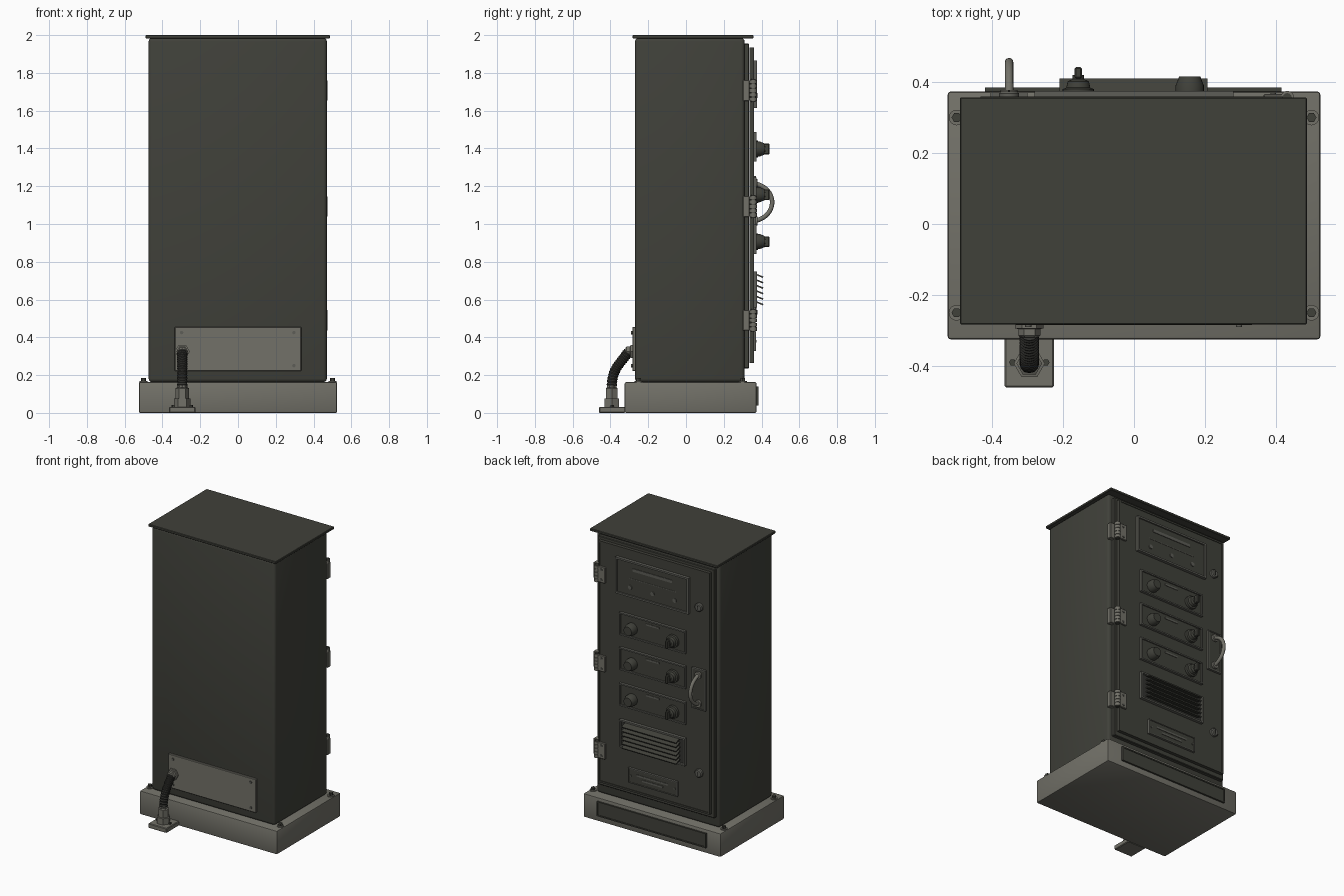
import bpy, bmesh, math
from mathutils import Matrix, Vector

cube = bpy.data.objects.get("Cube")
if cube:
    bpy.data.objects.remove(cube)


def material(name, r, g, b):
    m = bpy.data.materials.new(name)
    m.use_nodes = True
    m.diffuse_color = (r, g, b, 1)
    m.node_tree.nodes["Principled BSDF"].inputs["Base Color"].default_value = (r, g, b, 1)
    return m


DARK = material("dark olive paint", 0.051, 0.052, 0.042)
GREY = material("warm grey metal", 0.17, 0.166, 0.14)
TRIM = material("mid grey trim", 0.11, 0.11, 0.095)
BLACK = material("black rubber", 0.032, 0.032, 0.028)
made = []


def finish(name, bm, *mats):
    mesh = bpy.data.meshes.new(name)
    bmesh.ops.recalc_face_normals(bm, faces=bm.faces)
    bm.to_mesh(mesh)
    bm.free()
    for m in mats:
        mesh.materials.append(m)
    obj = bpy.data.objects.new(name, mesh)
    bpy.context.collection.objects.link(obj)
    made.append(obj)
    return obj


def box_bm(x, y, z):
    """Box from (low, high) ranges."""
    bm = bmesh.new()
    size = Matrix.Diagonal((x[1] - x[0], y[1] - y[0], z[1] - z[0], 1))
    mid = Matrix.Translation((sum(x) / 2, sum(y) / 2, sum(z) / 2))
    bmesh.ops.create_cube(bm, size=1, matrix=mid @ size)
    return bm


def box(name, x, y, z, mat, bevel=0.0, segments=2):
    bm = box_bm(x, y, z)
    if bevel:
        bmesh.ops.bevel(bm, geom=bm.edges[:], offset=bevel, segments=segments,
                        profile=0.5, affect='EDGES')
    return finish(name, bm, mat)


def panel(name, x, y, z, rim, depth, outer, inner):
    """Plate with a raised rim around a sunk field on its +y face."""
    bm = box_bm(x, y, z)
    face = max(bm.faces, key=lambda f: f.calc_center_median().y)
    bmesh.ops.inset_region(bm, faces=[face], thickness=rim)
    field = bmesh.ops.extrude_discrete_faces(bm, faces=[face])["faces"][0]
    bmesh.ops.translate(bm, verts=field.verts, vec=(0, -depth, 0))
    field.material_index = 1
    return finish(name, bm, outer, inner)


def lathe(name, origin, axis, profile, mat, sides=24):
    """Solid of revolution from (distance, radius) pairs along an axis."""
    bm = bmesh.new()
    turn = Vector(axis).to_track_quat('Z', 'Y').to_matrix().to_4x4()
    rings = []
    for d, r in profile:
        rings.append([bm.verts.new((r * math.cos(2 * math.pi * i / sides),
                                    r * math.sin(2 * math.pi * i / sides), d))
                      for i in range(sides)])
    for a, b in zip(rings, rings[1:]):
        for i in range(sides):
            j = (i + 1) % sides
            bm.faces.new((a[i], a[j], b[j], b[i]))
    bm.faces.new(rings[0])
    bm.faces.new(rings[-1])
    bm.transform(Matrix.Translation(origin) @ turn)
    return finish(name, bm, mat)


def disc(name, origin, axis, length, radius, mat, sides=24):
    return lathe(name, origin, axis, [(0, radius), (length, radius)], mat, sides)


def tube(name, points, radius, mat, ribs=0.0):
    """Round tube along a smooth path, with optional ribs."""
    curve = bpy.data.curves.new(name, 'CURVE')
    curve.dimensions = '3D'
    curve.bevel_depth = radius
    curve.bevel_resolution = 4
    curve.use_fill_caps = True
    line = curve.splines.new('POLY')
    line.points.add(len(points) - 1)
    for i, (p, c) in enumerate(zip(line.points, points)):
        p.co = (*c, 1)
        p.radius = 1 - ribs * (i % 2)
    temp = bpy.data.objects.new(name + " path", curve)
    bpy.context.collection.objects.link(temp)
    bpy.context.view_layer.update()
    mesh = bpy.data.meshes.new_from_object(
        temp.evaluated_get(bpy.context.evaluated_depsgraph_get()))
    bpy.data.objects.remove(temp)
    mesh.materials.clear()
    mesh.materials.append(mat)
    obj = bpy.data.objects.new(name, mesh)
    bpy.context.collection.objects.link(obj)
    made.append(obj)


def bezier(a, b, c, d, n):
    a, b, c, d = map(Vector, (a, b, c, d))
    ts = [i / n for i in range(n + 1)]
    return [a * (1 - t)**3 + b * 3 * t * (1 - t)**2 + c * 3 * t * t * (1 - t) + d * t**3
            for t in ts]


OUT, UP = (0, 1, 0), (0, 0, 1)

# Plinth, cabinet and roof
box("plinth", (-.525, .525), (-.325, .373), (0, .163), GREY, .008)
box("cabinet_body", (-.473, .47), (-.27, .31), (.163, 1.985), DARK, .018, 3)
box("roof", (-.49, .487), (-.283, .357), (1.983, 2), DARK, .003, 1)
panel("plinth_panel", (-.42, .415), (.37, .385), (.04, .14), .012, .004, DARK, DARK)
for x in (-.5, .5):
    for y in (-.25, .3):
        disc("plinth_washer", (x, y, .16), UP, .009, .022, GREY, 20)
        disc("plinth_bolt", (x, y, .165), UP, .02, .014, DARK, 6)

# Door frame and door
box("door_frame", (-.452, .44), (.30, .334), (.235, 1.955), DARK, .004, 1)
panel("door", (-.432, .42), (.336, .359), (.265, 1.935), .016, .005, DARK, DARK)
for z in (1.707, 1.093, .49):
    box("hinge_body_leaf", (.425, .474), (.302, .336), (z - .055, z + .055), GREY, .003, 1)
    box("hinge_door_leaf", (.365, .43), (.35, .366), (z - .055, z + .055), GREY, .003, 1)
    for i in range(5):
        disc("hinge_knuckle", (.432, .356, z - .056 + i * .023), UP, .02, .019, GREY, 16)
    disc("hinge_pin", (.432, .356, z - .06), UP, .12, .013, DARK, 12)
    for dz in (-.035, .035):
        disc("hinge_screw", (.392, .364, z + dz), OUT, .006, .008, TRIM, 12)

# Display panel with controls
panel("display_panel", (-.28, .28), (.35, .375), (1.615, 1.865), .017, .01, TRIM, DARK)
box("display_strip", (-.15, .15), (.362, .369), (1.795, 1.815), TRIM)
box("display_line", (-.18, .18), (.362, .367), (1.738, 1.743), TRIM)
for x in (-.17, 0, .17):
    disc("display_button", (x, .362, 1.68), OUT, .009, .014, TRIM, 16)

# Three control rows, each with a gauge and a turning lever
for z in (1.41, 1.168, .92):
    panel("control_panel", (-.253, .253), (.35, .372), (z - .078, z + .078), .013, .009, TRIM, DARK)
    box("control_label", (-.05, .05), (.36, .366), (z + .038, z + .05), TRIM)
    k = z - .013
    lathe("gauge", (.157, .36, k), OUT,
          [(0, .04), (.03, .04), (.045, .034), (.055, .03)], DARK)
    lathe("switch_base", (-.157, .36, k), OUT,
          [(0, .044), (.02, .044), (.024, .034), (.042, .03), (.048, .016), (.06, .016)], DARK)
    box("switch_lever", (-.167, -.147), (.41, .442), (k - .028, k + .028), DARK, .004, 1)

# Vent with sloping louvres
panel("vent_frame", (-.252, .252), (.35, .375), (.558, .748), .015, .014, TRIM, BLACK)
for i in range(6):
    bm = box_bm((-.21, .207), (-.024, .024), (-.004, .004))
    bm.transform(Matrix.Translation((0, .386, .727 - i * .029)) @ Matrix.Rotation(-.38, 4, 'X'))
    finish("vent_louvre", bm, DARK)

# Lower plate
panel("lower_plate", (-.19, .185), (.35, .37), (.328, .43), .008, .004, TRIM, DARK)
for z, w in ((.392, .12), (.365, .08)):
    box("lower_plate_bar", (-w, w), (.364, .369), (z - .006, z + .006), TRIM)
for x in (-.17, .165):
    disc("lower_plate_screw", (x, .364, .379), OUT, .008, .006, TRIM, 10)

# Locks and pull handle
for z in (1.68, .533):
    lathe("lock", (-.352, .35, z), OUT, [(0, .028), (.018, .028), (.024, .022)], TRIM)
    box("lock_slot", (-.355, -.349), (.37, .378), (z - .013, z + .013), BLACK)
panel("handle_plate", (-.405, -.3), (.35, .37), (.975, 1.255), .01, .005, TRIM, DARK)
tube("pull_handle", bezier((-.352, .36, 1.015), (-.352, .488, 1.04),
                           (-.352, .488, 1.19), (-.352, .36, 1.215), 20), .012, GREY)
for z in (1.017, 1.213):
    disc("handle_mount", (-.352, .36, z), OUT, .018, .024, GREY)

# Cable entry plate on the front
box("entry_plate", (-.335, .335), (-.284, -.266), (.222, .455), GREY, .003, 1)
for x in (-.298, .296):
    for z in (.25, .425):
        disc("entry_screw", (x, -.283, z), (0, -1, 0), .007, .009, TRIM, 12)

# Conduit with foot, gland and ribbed hose
box("conduit_foot", (-.365, -.225), (-.46, -.322), (0, .032), GREY, .004, 1)
for x in (-.342, -.248):
    disc("foot_bolt", (x, -.39, .03), UP, .012, .01, DARK, 6)
lathe("conduit_gland", (-.295, -.393, .03), UP,
      [(0, .044), (.045, .044), (.047, .036), (.1, .036), (.105, .028), (.115, .028)], GREY, 6)
tube("conduit_hose", bezier((-.295, -.393, .13), (-.295, -.393, .24),
                            (-.295, -.345, .26), (-.295, -.305, .325), 32), .028, BLACK, .12)
lathe("entry_gland", (-.295, -.28, .325), (0, -1, 0),
      [(0, .04), (.014, .04), (.016, .031), (.034, .031), (.04, .024)], GREY, 6)

# Crisp shading on flat parts, smooth on round ones
bpy.ops.object.select_all(action='DESELECT')
for obj in made:
    obj.select_set(True)
bpy.context.view_layer.objects.active = made[0]
bpy.ops.object.shade_smooth_by_angle(angle=math.radians(35))
